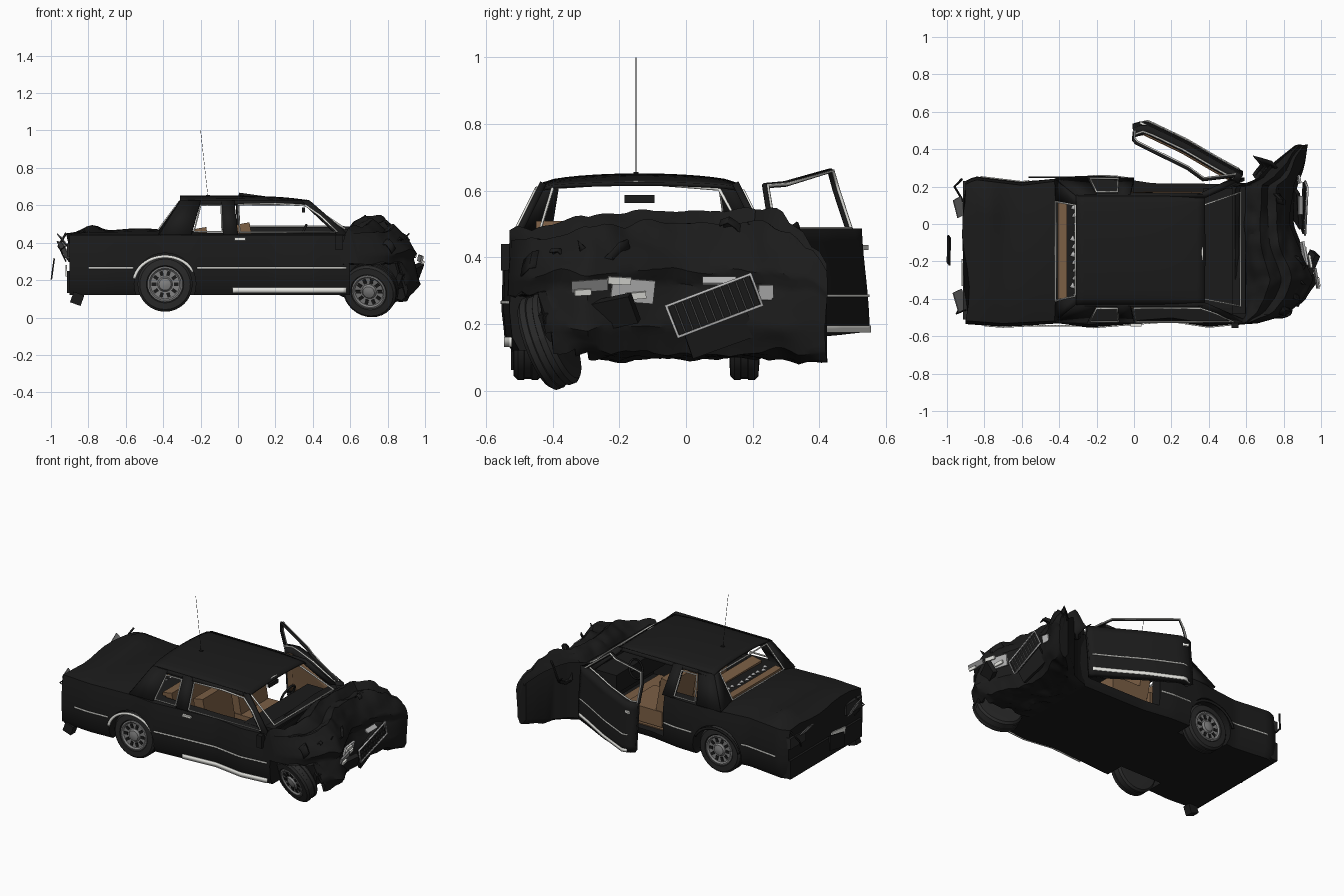
import bpy, bmesh, math, random
from mathutils import Vector, Matrix, Euler, noise

random.seed(4)
if "Cube" in bpy.data.objects:
    bpy.data.objects.remove(bpy.data.objects["Cube"])


def material(name, rgb):
    m = bpy.data.materials.new(name)
    m.use_nodes = True
    m.diffuse_color = (*rgb, 1)
    m.node_tree.nodes["Principled BSDF"].inputs["Base Color"].default_value = (*rgb, 1)
    return m


BLACK = material("black paint", (.011, .011, .011))
RUBBER = material("tyre rubber", (.022, .022, .022))
CHROME = material("pale chrome", (.8, .8, .76))
STEEL = material("hub steel", (.22, .22, .22))
LAMP = material("lamp grey", (.5, .5, .5))
BROWN = material("brown trim", (.2, .115, .06))
CY = -.14  # middle of the car across its width


def mesh(name, verts, faces, mat, thick=0, offset=-1):
    me = bpy.data.meshes.new(name)
    me.from_pydata([tuple(v) for v in verts], [], faces)
    me.materials.append(mat)
    bm = bmesh.new()
    bm.from_mesh(me)
    bmesh.ops.recalc_face_normals(bm, faces=bm.faces)
    bm.to_mesh(me)
    bm.free()
    ob = bpy.data.objects.new(name, me)
    bpy.context.collection.objects.link(ob)
    if thick:
        mod = ob.modifiers.new("thickness", "SOLIDIFY")
        mod.thickness, mod.offset = thick, offset
    return ob


def sheet(name, fn, nu, nv, mat, thick=0, offset=0, caps=False):
    """Grid surface from fn(u, v), with optional end caps across u."""
    verts = [fn(i / nu, j / nv) for i in range(nu + 1) for j in range(nv + 1)]
    w = nv + 1
    faces = [(i * w + j, i * w + j + 1, i * w + w + j + 1, i * w + w + j)
             for i in range(nu) for j in range(nv)]
    if caps:
        faces += [tuple(range(w)), tuple(range(nu * w, nu * w + w))]
        faces += [(i * w, i * w + nv, i * w + w + nv, i * w + w) for i in range(nu)]
    return mesh(name, verts, faces, mat, thick, offset)


def box(name, centre, size, mat, rot=(0, 0, 0)):
    bm = bmesh.new()
    bmesh.ops.create_cube(bm, size=1, matrix=Matrix.LocRotScale(
        Vector(centre), Euler([math.radians(a) for a in rot]), Vector(size)))
    ob = mesh(name, [], [], mat)
    bm.to_mesh(ob.data)
    bm.free()
    return ob


def tube(name, pts, r, mat, closed=False):
    cu = bpy.data.curves.new(name, "CURVE")
    cu.dimensions, cu.bevel_depth, cu.bevel_resolution = "3D", r, 1
    sp = cu.splines.new("POLY")
    sp.points.add(len(pts) - 1)
    for p, q in zip(sp.points, pts):
        p.co = (*q, 1)
    sp.use_cyclic_u = closed
    cu.use_fill_caps = True
    cu.materials.append(mat)
    bpy.context.collection.objects.link(bpy.data.objects.new(name, cu))


def lathe(name, prof, mat, matrix, n=32):
    """Spin (radius, depth) points round the local y axis."""
    def fn(u, v):
        r, d = prof[round(v * (len(prof) - 1))]
        a = u * math.tau
        return matrix @ Vector((r * math.cos(a), d, r * math.sin(a)))
    return sheet(name, fn, n, len(prof) - 1, mat)


def interp(table, x):
    if x <= table[0][0]:
        return table[0][1]
    for (a, p), (b, q) in zip(table, table[1:]):
        if x <= b:
            return p + (q - p) * (x - a) / (b - a)
    return table[-1][1]


# Lower body, with dented sides and a buckled boot lid
RIGHT = [(-.9, -.535), (-.7, -.55), (-.4, -.535), (-.25, -.555), (0, -.535), (.2, -.52), (.4, -.55), (.6, -.53)]
LEFT = [(-.9, .23), (-.85, .255), (-.6, .225), (-.3, .26), (-.1, .255), (.1, .225), (.6, .22)]


def body_point(u, v):
    x = -.9 + 1.5 * u
    yr, yl = interp(RIGHT, x), interp(LEFT, x)
    k = round(v * 16)
    side = [(.03, .12), (.008, .16), (0, .24), (.004, .36), (.018, .44)]
    if k < 5:
        return Vector((x, yr + side[k][0], side[k][1]))
    if k > 11:
        return Vector((x, yl - side[16 - k][0], side[16 - k][1]))
    t = (k - 4) / 8
    z = .45 + .012 * math.sin(t * math.pi)
    if x < -.42:
        z += .05 * math.exp(-((x + .78) / .07) ** 2) * t + .015 * math.sin(t * math.pi) * math.sin(9 * x)
    return Vector((x + (.02 * math.sin(7 * t) if u == 0 else 0), yr + .02 + (yl - yr - .04) * t, z))


body = sheet("body_shell", body_point, 50, 16, BLACK, caps=True)
cutters = [box("cabin_cutter", (.17, CY, .42), (.76, .62, .5), BLACK),
           box("doorway_cutter", (.26, .2, .42), (.52, .3, .5), BLACK)]
for y in (-.52, .24):
    ob = lathe("wheel_arch_cutter", [(0, -.12), (.165, -.12), (.165, .12), (0, .12)],
               BLACK, Matrix.Translation((-.39, y, .18)))
    bm = bmesh.new()
    bm.from_mesh(ob.data)
    bmesh.ops.remove_doubles(bm, verts=bm.verts, dist=.0001)
    bmesh.ops.recalc_face_normals(bm, faces=bm.faces)
    bm.to_mesh(ob.data)
    bm.free()
    cutters.append(ob)
for c in cutters:
    c.hide_render = True
    mod = body.modifiers.new("cut", "BOOLEAN")
    mod.operation, mod.object, mod.solver = "DIFFERENCE", c, "EXACT"
bpy.context.view_layer.update()
cut = bpy.data.meshes.new_from_object(body.evaluated_get(bpy.context.evaluated_depsgraph_get()))
body.modifiers.clear()
body.data = cut
for c in cutters:
    bpy.data.objects.remove(c)

# Crushed nose, skewed toward the left side
FRONT = [(-.53, .66), (-.48, .82), (-.4, .92), (-.3, .98), (-.2, .93), (-.1, .88), (0, .85), (.1, .85), (.2, .87), (.3, .9), (.42, .93)]
BACK = [(.2, .54), (.24, .66), (.3, .71), (.42, .86)]
TOP = [(-.53, .8), (-.4, .84), (-.28, .95), (0, 1.02), (.2, 1), (.3, .93), (.36, .78), (.42, .55)]
NOSE = [(0, .49), (.14, .45), (.25, .5), (.42, .55), (.55, .5), (.7, .51), (.85, .44), (.96, .37),
        (.91, .32), (.95, .27), (1, .2), (.9, .12), (.6, .1), (.3, .1), (0, .12)]


def nose_point(u, v):
    y = -.53 + .95 * u
    f = v * (len(NOSE) - 1)
    k = min(int(f), len(NOSE) - 2)
    a, z = Vector(NOSE[k]).lerp(Vector(NOSE[k + 1]), f - k)
    x = interp(BACK, y) + (interp(FRONT, y) - interp(BACK, y)) * a
    z = .2 + (z - .2) * (interp(TOP, y) if z > .2 else 1)
    if y < -.3 and z < .3 and x < .88:
        z = .29
    p = Vector((x, y, z))
    crease = .035 * abs(noise.noise(p * 9)) - .012
    n = noise.noise_vector(p * 7) * .018
    return p + Vector((n.x, n.y * .6, n.z + crease)) * min(1, a * 4)


sheet("crushed_nose", nose_point, 44, 56, BLACK, caps=True)
for i in range(9):  # folded strips of torn panel
    y = -.42 + i * .085
    x0 = interp(FRONT, y) - .05 - .1 * random.random()
    z0 = .33 + .12 * random.random()
    sheet("torn_panel", lambda u, v: Vector((
        x0 - .1 * u + .02 * math.sin(9 * v + i), y + .15 * (v - .5) + .03 * u,
        z0 + .05 * math.sin(4 * u + i) + .03 * math.sin(6 * v + i))), 6, 6, BLACK, .006)
box("hanging_bumper", (.91, -.29, .22), (.03, .3, .09), BLACK, (12, 25, -18))
box("lower_valance", (.87, .09, .2), (.02, .2, .15), BLACK, (20, 10, 8))

# Grille and broken lamps
G = Matrix.Translation((.915, .085, .255)) @ Euler((math.radians(21), math.radians(8), 0)).to_matrix().to_4x4()


def on_grille(y, z):
    return G @ Vector((0, y, z))


tube("grille_frame", [on_grille(a * .135, b * .05) for a, b in ((-1, -1), (1, -1), (1, 1), (-1, 1))], .006, LAMP, True)
box("grille_back", (.905, .085, .255), (.008, .26, .095), BLACK, (21, 8, 0))
for i in range(10):
    y = -.11 + i * .0245
    tube("grille_bar", [on_grille(y, -.045), on_grille(y, .045)], .0025, STEEL)
for y, z, w, h, m in ((-.29, .315, .11, .035, STEEL), (-.16, .3, .13, .07, LAMP), (-.2, .33, .07, .022, CHROME),
                      (.24, .295, .045, .045, LAMP), (-.31, .295, .05, .018, CHROME), (-.15, .285, .06, .02, CHROME)):
    box("broken_headlamp", (interp(FRONT, y) + (.012 if m == CHROME else 0), y, z), (.012, w, h), m, (random.uniform(-7, 7), 12, 10))
box("lamp_shard", (.89, .1, .33), (.03, .1, .008), LAMP, (0, 40, 0))

# Roof, pillars and window trims
def side(s, x, t):
    return Vector((x, CY + s * (.375 - .085 * t), .45 + .17 * t))


def roof_point(u, v):
    x, w = -.31 + .69 * u, 2 * v - 1
    z = .618 + .028 * (1 - w * w) ** .6 * (1 - .5 * u ** 4) - .012 * u ** 6
    return Vector((x, CY + .292 * w, z))


sheet("roof", roof_point, 16, 16, BLACK, .012)
PANELS = {"rear_pillar": [(-.42, -.05), (-.31, 1), (-.2, 1), (-.25, -.05)],
          "middle_pillar": [(-.08, -.05), (-.09, 1), (-.02, 1), (0, -.05)],
          "front_pillar": [(.53, -.05), (.34, 1), (.385, 1), (.59, -.05)],
          "upper_rail": [(-.3, .9), (-.3, 1.02), (.38, 1.02), (.39, .9)]}
for s, label in ((-1, "right"), (1, "left")):
    for name, pts in PANELS.items():
        mesh(label + "_" + name, [side(s, *p) for p in pts], [(0, 1, 2, 3)], BLACK, .02, 0)
    mesh(label + "_rear_corner", [side(s, -.42, -.05), side(s, -.31, 1),
                                  (-.305, CY + s * .24, .625), (-.415, CY + s * .265, .47)],
         [(0, 1, 2, 3)], BLACK, .012, 0)
    out = Vector((0, s * .012, 0))
    windows = [[(-.235, .05), (-.2, .88), (-.09, .88), (-.085, .05)]]
    if s < 0:
        windows.append([(.01, .03), (0, .9), (.2, .93), (.36, .88), (.44, .55), (.53, .05)])
    for w in windows:
        tube(label + "_window_trim", [side(s, *p) + out for p in w], .0055, CHROME, True)
tube("windscreen_trim", [(.57, -.44, .475), (.37, -.4, .61), (.365, -.15, .625), (.37, .1, .605), (.57, .17, .475)], .006, CHROME, True)
tube("rear_window_trim", [(-.42, -.41, .475), (-.312, -.385, .62), (-.312, .1, .62), (-.42, .12, .475)], .006, CHROME, True)
box("windscreen_cowl", (.56, CY, .455), (.07, .68, .03), BLACK)
for i in range(12):  # scattered rear glass
    p = Vector((-.335 + random.uniform(-.012, .012), -.38 + i * .042, .472))
    mesh("rear_glass_shard", [p, p + Vector((.02, .03, .004)), p + Vector((.03, -.01, .008))], [(0, 1, 2)], LAMP, .002, 0)

# Cabin
box("parcel_shelf", (-.382, CY, .468), (.05, .54, .03), BROWN)
box("cabin_floor", (.15, CY, .172), (.72, .62, .008), BROWN)
box("rear_seat_back", (-.18, CY, .34), (.07, .6, .28), BROWN, (0, -10, 0))
box("rear_seat_base", (-.08, CY, .24), (.18, .6, .1), BROWN)
for y in (-.31, .03):
    box("front_seat_base", (.18, y, .24), (.26, .29, .1), BROWN)
    box("front_seat_back", (.05, y, .37), (.07, .28, .27), BROWN, (0, -10, 0))
box("dashboard", (.46, CY, .39), (.18, .66, .12), BLACK)
W = Matrix.Translation((.34, .03, .44)) @ Matrix.Rotation(math.radians(-65), 4, "Y")
tube("steering_wheel", [W @ Vector((.06 * math.cos(a * math.tau / 20), .06 * math.sin(a * math.tau / 20), 0)) for a in range(20)], .007, BLACK, True)
tube("steering_column", [(.34, .03, .44), (.45, .03, .39)], .01, BLACK)
box("rear_view_mirror", (.35, CY, .575), (.015, .09, .025), BLACK)

# Swung-open left door
LINE = [(0, .5), (.06, .52), (.27, .42), (.45, .315), (.57, .25)]


def door_point(u, z, lean=0.0):
    x = .57 - .57 * u
    return Vector((x - .3 * lean, interp(LINE, x) - lean + .012 * math.sin(z * 9), z))


sheet("open_door", lambda u, v: door_point(u, .15 + .03 * u + (.335 - .03 * u) * v), 16, 8, BLACK, .05)
sheet("door_inner_panel", lambda u, v: door_point(.06 + .88 * u, .2 + .25 * v) - Vector((.0155, .03, 0)), 16, 6, BROWN, .006)
FRAME = [door_point(.06, .485), door_point(.3, .615, .1), door_point(.45, .62, .09),
         door_point(.94, .66, .075), door_point(.98, .6, .045), door_point(1, .48)]
tube("door_window_frame", FRAME, .009, BLACK)
tube("door_window_trim", [p + Vector((.006, .009, 0)) for p in FRAME], .005, CHROME)
tube("door_ledge_trim", [door_point(.06 + .094 * i, .487) - Vector((.006, .012, 0)) for i in range(11)], .005, CHROME)


def band(name, fn, z, height):
    """Thin upright trim strip following fn(u) -> (x, y)."""
    sheet(name, lambda u, v: Vector((*fn(u), z + (v - .5) * height)), 30, 1, CHROME, .006)


for z, h in ((.285, .008), (.185, .022)):
    band("door_trim", lambda u: (door_point(.03 + .95 * u, z) + Vector((.012, .0235, 0))).xy, z, h)
box("door_handle", door_point(.93, .43) + Vector((.014, .026, 0)), (.05, .012, .015), CHROME, (0, 0, -27))

# Side trim on the body
def along(table, a, b, out):
    return lambda u: (a + (b - a) * u, interp(table, a + (b - a) * u) + out)


for a, b in ((-.8, -.56), (-.22, .58)):
    band("right_waist_trim", along(RIGHT, a, b, -.002), .265, .009)
band("right_sill_trim", along(RIGHT, -.03, .58, .006), .146, .03)
for a, b in ((-.82, -.56), (-.22, -.01)):
    band("left_waist_trim", along(LEFT, a, b, .002), .265, .009)
for s, y in ((-1, -.543), (1, .25)):
    sheet("arch_trim", lambda u, v: Vector((-.39 + (.16 + .016 * v) * math.cos(.45 + 2.5 * u), y,
          .18 + (.138 + .016 * v) * math.sin(.45 + 2.5 * u))), 24, 1, CHROME if s < 0 else BLACK, .008)
box("right_door_handle", (.01, -.54, .42), (.06, .015, .014), CHROME)
box("right_mirror", (.54, -.54, .4), (.035, .03, .08), BLACK)

# Wheels: rear pair upright, front one knocked askew
def wheel(name, loc, flip=0, rot=(0, 0, 0)):
    m = Matrix.Translation(loc) @ Euler([math.radians(a) for a in (rot[0], rot[1], rot[2] + flip)]).to_matrix().to_4x4()
    lathe(name + "_tyre", [(.09, -.03), (.1, -.045), (.135, -.042), (.147, -.03), (.147, -.012), (.143, -.01), (.143, .01),
                           (.147, .012), (.147, .03), (.135, .042), (.09, .045), (0, .04)], RUBBER, m)
    lathe(name + "_rim", [(.095, -.03), (.094, -.043), (.086, -.045), (.078, -.036), (.04, -.034), (.032, -.046), (.012, -.052), (0, -.052)], STEEL, m)
    for i in range(10):
        slot = box(name + "_slot", (.06, -.0365, 0), (.026, .006, .018), BLACK)
        slot.data.transform(m @ Matrix.Rotation(i * math.tau / 10, 4, "Y"))


wheel("right_rear", (-.39, -.475, .178))
wheel("left_rear", (-.39, .175, .178), 180)
wheel("right_front", (.71, -.41, .15), 0, (20, 0, -16))

# Tail: bumper, lamps, plate and loose pieces
box("rear_bumper", (-.89, CY, .19), (.05, .74, .12), BLACK)
box("hanging_bumper_end", (-.86, -.5, .1), (.06, .05, .06), BLACK, (0, 20, 0))
box("number_plate", (-.918, -.26, .25), (.008, .14, .045), CHROME, (6, 0, 0))
for s in (-1, 1):
    box("tail_lamp", (-.9, CY + s * .29, .36), (.03, .16, .07), RUBBER)
box("loose_lamp", (-.935, .09, .41), (.07, .1, .006), STEEL, (20, 50, 30))
box("loose_panel", (-.93, -.41, .36), (.1, .11, .006), STEEL, (10, 60, 25))
box("loose_plate", (-.99, -.14, .26), (.008, .15, .09), BLACK, (10, 8, 0))
tube("loose_strip", [(-.9, .1, .3), (-.96, .2, .38), (-.92, .24, .45)], .006, BLACK)
tube("loose_wire", [(-.9, -.46, .4), (-.95, -.48, .36), (-.92, -.42, .3)], .004, BLACK)

# Aerial
tube("aerial", [(-.16, -.15, .64), (-.2, -.15, 1)], .001, BLACK)
box("aerial_base", (-.16, -.15, .65), (.02, .015, .012), BLACK)

# Smooth shading with sharp edges kept
for ob in bpy.context.scene.objects:
    ob.select_set(ob.type == "MESH")
bpy.context.view_layer.objects.active = body
bpy.ops.object.shade_smooth_by_angle(angle=math.radians(35))
